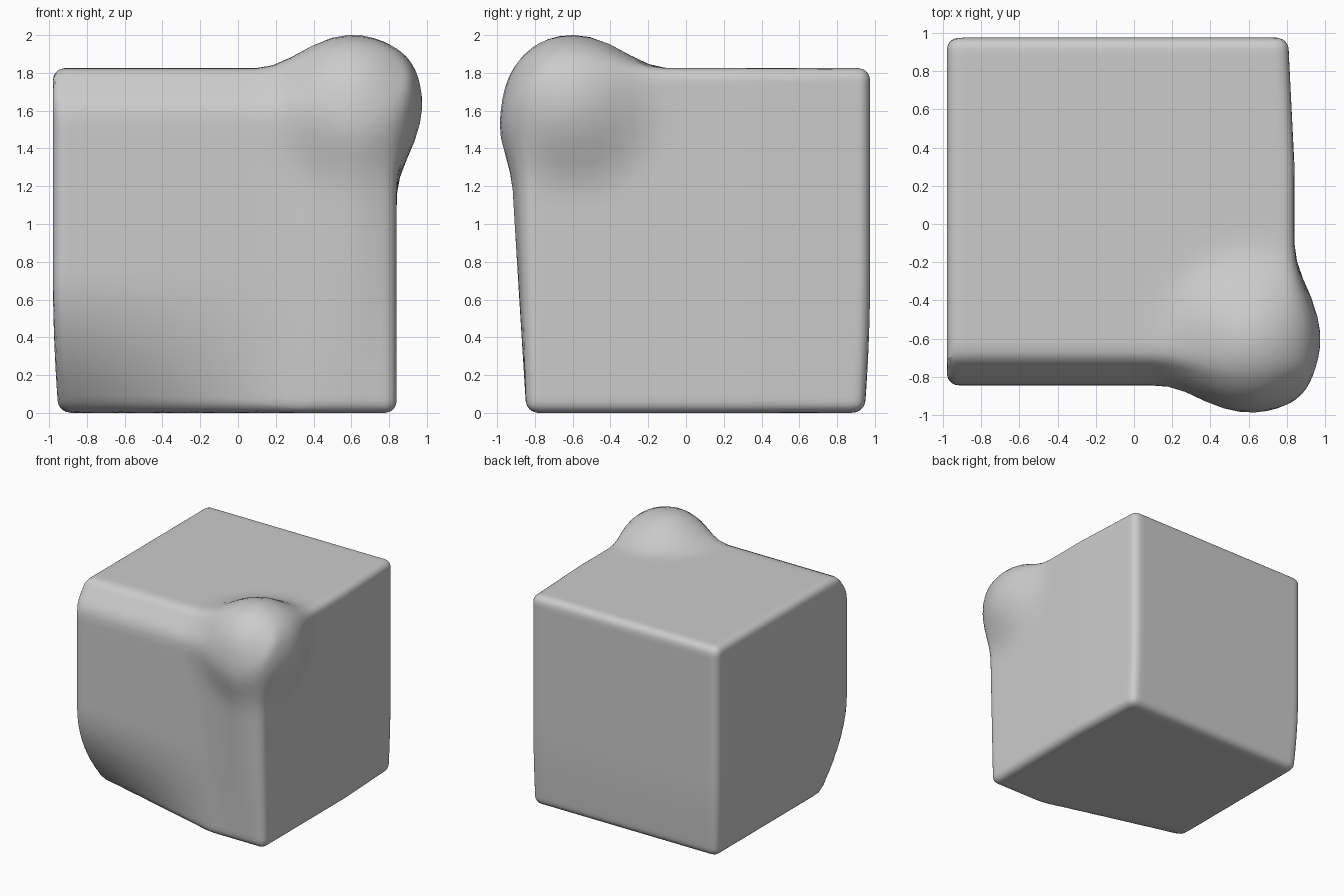
import bpy, bmesh, math
from mathutils import Vector

if "Cube" in bpy.data.objects:
    bpy.data.objects.remove(bpy.data.objects["Cube"])

CENTRE = Vector((-0.07, 0.06, 0.91))
HALF = 0.91
KNOB, KNOB_R = Vector((0.605, -0.6, 1.635)), 0.365


def clamp(v):
    return max(0.0, min(1.0, v))


def smooth_min(a, b, k):
    h = max(k - abs(a - b), 0.0) / k
    return min(a, b) - h * h * k * 0.25


def block_distance(p):
    """Rounded block with a tucked lower left front and a ridge below the knob."""
    low = clamp(1 - p.z / 0.75) ** 2
    tuck = 0.36 * clamp((0.3 - p.x) / 1.28) * low
    ridge = 0.10 * math.exp(-((p.x - 0.62) / 0.22) ** 2) * clamp(p.z / 1.6)
    front = -0.845 + tuck - ridge
    left = -0.98 + 0.03 * low
    back = 0.975 - 0.03 * low
    right = 0.84 - 0.03 * clamp((p.y - 0.3) / 0.6)
    r = 0.065
    d = Vector((max(left - p.x, p.x - right),
                max(front - p.y, p.y - back),
                max(-p.z, p.z - 1.825)))
    out = Vector([max(c + r, 0) for c in d])
    body = out.length + min(max(d) + r, 0) - r
    # Sloped band along the upper front edge
    band = -0.81 * p.y + 0.585 * p.z - 1.632
    return -smooth_min(-body, -band, 0.04)


def surface_distance(p):
    return smooth_min(block_distance(p), (p - KNOB).length - KNOB_R, 0.2)


# Block with corner knob: a dense cube fitted radially onto the blended form
bm = bmesh.new()
bmesh.ops.create_cube(bm, size=2)
bmesh.ops.subdivide_edges(bm, edges=bm.edges[:], cuts=33, use_grid_fill=True)
for v in bm.verts:
    ray = Vector([math.sin(c * math.pi / 2) for c in v.co]) * HALF
    near, far = 0.3, 1.6
    for _ in range(20):
        mid = (near + far) / 2
        if surface_distance(CENTRE + ray * mid) < 0:
            near = mid
        else:
            far = mid
    v.co = CENTRE + ray * near
bmesh.ops.recalc_face_normals(bm, faces=bm.faces[:])

mesh = bpy.data.meshes.new("knobbed_block")
bm.to_mesh(mesh)
bm.free()
block = bpy.data.objects.new("knobbed_block", mesh)
bpy.context.collection.objects.link(block)
bpy.context.view_layer.objects.active = block
block.select_set(True)
bpy.ops.object.shade_smooth_by_angle(angle=math.radians(30))
